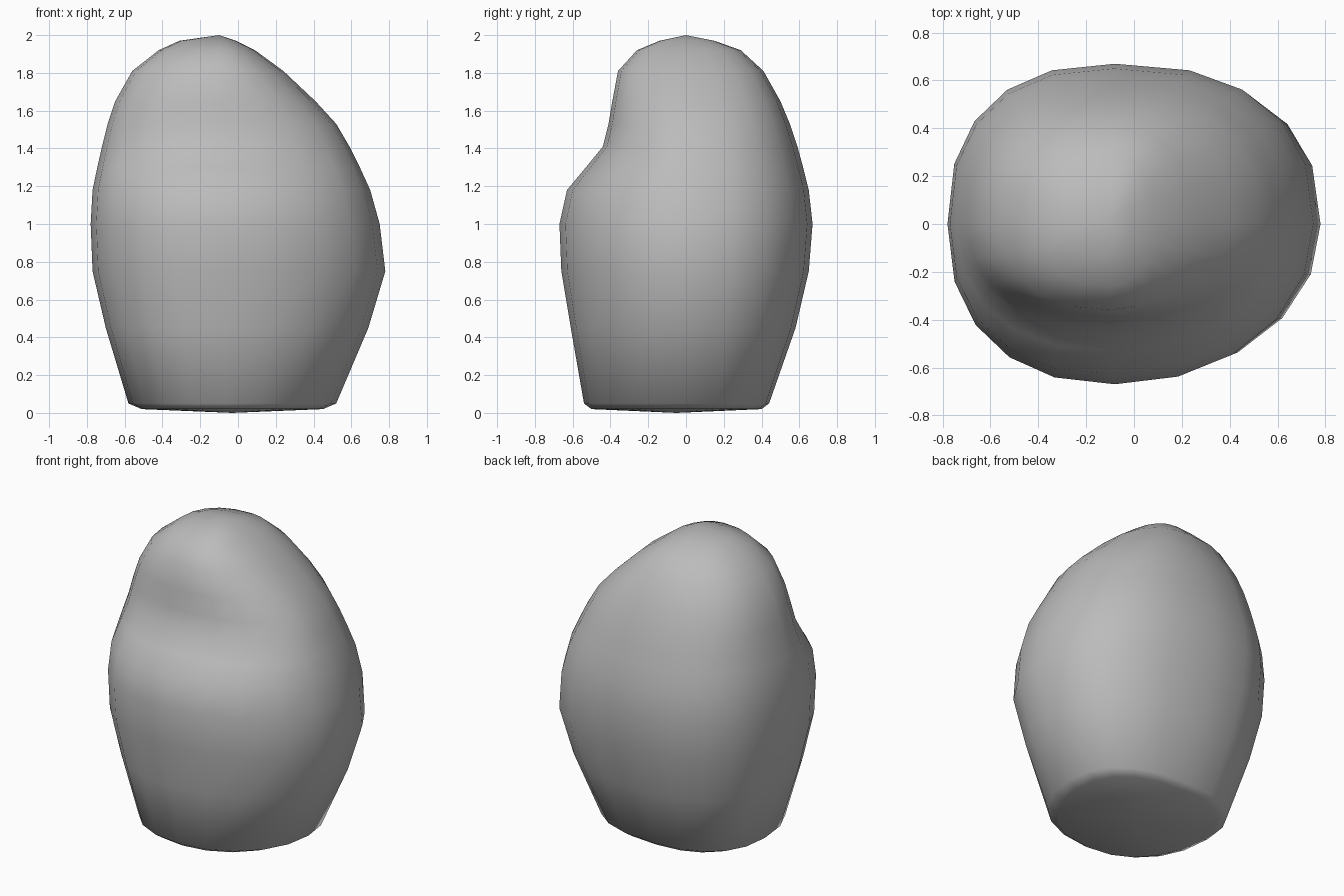
import bpy
import bmesh
from math import sin, cos, tau

cube = bpy.data.objects.get("Cube")
if cube:
    bpy.data.objects.remove(cube, do_unlink=True)

SEGMENTS = 20

# Cross-sections, bottom to top: height, right, left, front, back extents
SECTIONS = [
    (0.02, -0.51, 0.45, -0.50, 0.40),
    (0.05, -0.58, 0.52, -0.54, 0.44),
    (0.45, -0.70, 0.69, -0.61, 0.58),
    (0.75, -0.77, 0.78, -0.66, 0.65),
    (1.00, -0.78, 0.75, -0.67, 0.67),
    (1.18, -0.77, 0.70, -0.63, 0.65),
    (1.30, -0.745, 0.645, -0.53, 0.62),
    (1.41, -0.72, 0.59, -0.44, 0.59),
    (1.53, -0.69, 0.52, -0.41, 0.55),
    (1.65, -0.65, 0.41, -0.39, 0.50),
    (1.81, -0.56, 0.24, -0.36, 0.41),
    (1.92, -0.42, 0.09, -0.26, 0.29),
    (1.97, -0.31, -0.01, -0.14, 0.15),
]


def signed_power(value, power):
    return abs(value) ** power * (1 if value >= 0 else -1)


def section_ring(bm, z, right, left, front, back):
    """One rounded outline; the back is squarer than the front."""
    cx = -0.06 - 0.04 * z / 2
    verts = []
    for i in range(SEGMENTS):
        c, s = cos(tau * i / SEGMENTS), sin(tau * i / SEGMENTS)
        squareness = 2.4 if s > 0 else (2.3 if c < 0 else 2.05)
        c, s = signed_power(c, 2 / squareness), signed_power(s, 2 / squareness)
        x = cx + c * ((left - cx) if c > 0 else (cx - right))
        y = s * (back if s > 0 else -front)
        verts.append(bm.verts.new((x, y, z)))
    return verts


# Stone skin through the sections
bm = bmesh.new()
rings = [section_ring(bm, *section) for section in SECTIONS]
base = bm.verts.new((-0.03, -0.05, 0))
peak = bm.verts.new((-0.1, 0, 2))
for i in range(SEGMENTS):
    j = (i + 1) % SEGMENTS
    for low, high in zip(rings, rings[1:]):
        bm.faces.new((low[i], low[j], high[j], high[i]))
    bm.faces.new((rings[0][j], rings[0][i], base))
    bm.faces.new((rings[-1][i], rings[-1][j], peak))
for face in bm.faces:
    face.smooth = True
mesh = bpy.data.meshes.new("boulder")
bm.to_mesh(mesh)
bm.free()

# Plain grey stone
stone = bpy.data.materials.new("grey stone")
stone.use_nodes = True
colour = (0.5, 0.5, 0.5, 1)
stone.diffuse_color = colour
shader = stone.node_tree.nodes["Principled BSDF"]
shader.inputs["Base Color"].default_value = colour
shader.inputs["Roughness"].default_value = 0.9
mesh.materials.append(stone)

boulder = bpy.data.objects.new("boulder", mesh)
bpy.context.collection.objects.link(boulder)
